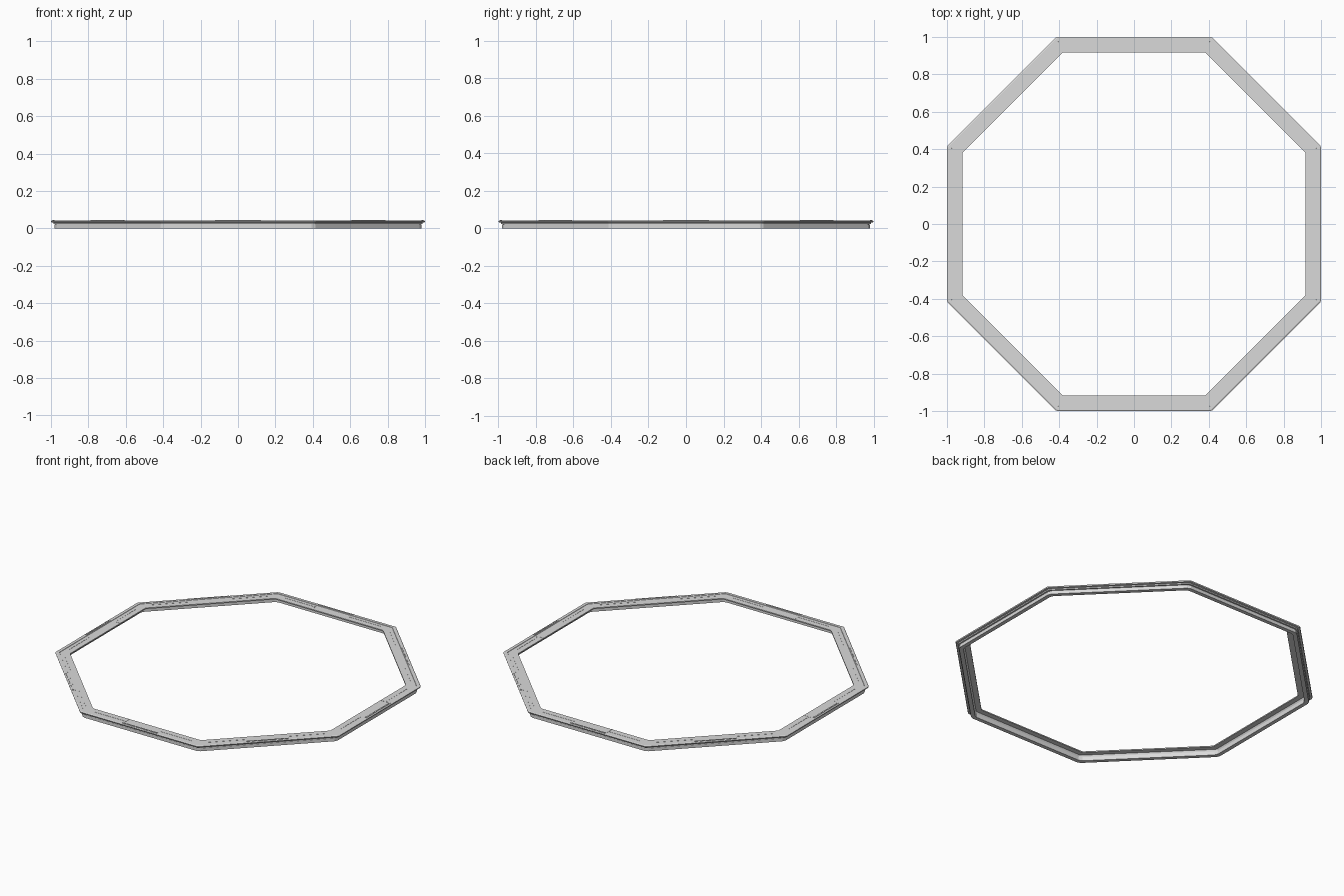
import bpy, bmesh, math
from mathutils import Matrix

old = bpy.data.objects.get("Cube")
if old:
    bpy.data.objects.remove(old)

SIDES = 8
TAN = math.tan(math.pi / SIDES)

grey = bpy.data.materials.new("light grey")
grey.use_nodes = True
grey.diffuse_color = (0.7, 0.7, 0.7, 1)
grey.node_tree.nodes["Principled BSDF"].inputs["Base Color"].default_value = grey.diffuse_color


def finish(name, bm):
    bmesh.ops.recalc_face_normals(bm, faces=bm.faces)
    mesh = bpy.data.meshes.new(name)
    bm.to_mesh(mesh)
    bm.free()
    mesh.materials.append(grey)
    bpy.context.collection.objects.link(bpy.data.objects.new(name, mesh))


def ring(name, profile, cut):
    """Sweep a closed (distance, height) profile round an octagon with clipped corners."""
    bm = bmesh.new()
    loops = []
    for k in range(SIDES):
        rot = Matrix.Rotation(k * math.tau / SIDES, 4, "Z")
        for s in (-1, 1):
            loops.append([bm.verts.new(rot @ Matrix.Translation(
                (r, s * (r * TAN - cut), z)).to_translation()) for r, z in profile])
    n = len(profile)
    for i, a in enumerate(loops):
        b = loops[(i + 1) % len(loops)]
        for j in range(n):
            k = (j + 1) % n
            bm.faces.new((a[j], a[k], b[k], b[j]))
    finish(name, bm)


def box(bm, place, x0, x1, y0, y1, z0, z1):
    centre = Matrix.Translation(((x0 + x1) / 2, (y0 + y1) / 2, (z0 + z1) / 2))
    size = Matrix.Diagonal((x1 - x0, y1 - y0, z1 - z0, 1))
    bmesh.ops.create_cube(bm, size=1, matrix=place @ centre @ size)


def strips(name, boxes):
    """Repeat boxes on every side of the octagon."""
    bm = bmesh.new()
    for k in range(SIDES):
        for b in boxes:
            box(bm, Matrix.Rotation(k * math.tau / SIDES, 4, "Z"), *b)
    finish(name, bm)


# Narrow plinth under the outer part of the frame
ring("plinth", [(0.955, 0), (0.98, 0), (0.98, 0.02), (0.976, 0.022),
                (0.976, 0.03), (0.955, 0.03)], 0.012)

# Overhanging deck with a stepped lip
ring("deck", [(0.918, 0.034), (0.95, 0.034), (0.955, 0.024), (0.986, 0.024),
              (0.987, 0.031), (0.998, 0.033), (1.0, 0.040), (0.994, 0.043),
              (0.977, 0.043), (0.976, 0.041), (0.918, 0.041)], 0.005)

# Raised centre plates on the outer lip, with small tabs
strips("lip_plate", [(0.983, 0.990, -0.12, 0.12, 0.042, 0.046)])
strips("lip_tab", [(0.981, 0.992, t - 0.022, t + 0.022, 0.042, 0.045)
                   for t in (-0.1, -0.045, 0.045, 0.1)])

# Thin ribs along the inner top face
strips("top_rib", [(0.953, 0.956, s * 0.23 - 0.11, s * 0.23 + 0.11, 0.040, 0.042)
                   for s in (-1, 1)])

# Panel joints on the front, back, left and right
bm = bmesh.new()
for s in (-1, 1):
    edge = sorted((s * 0.918, s * 0.966))
    box(bm, Matrix(), -0.124, -0.121, *edge, 0.040, 0.042)
    box(bm, Matrix(), *edge, 0.123, 0.126, 0.040, 0.042)
finish("panel_joint", bm)
